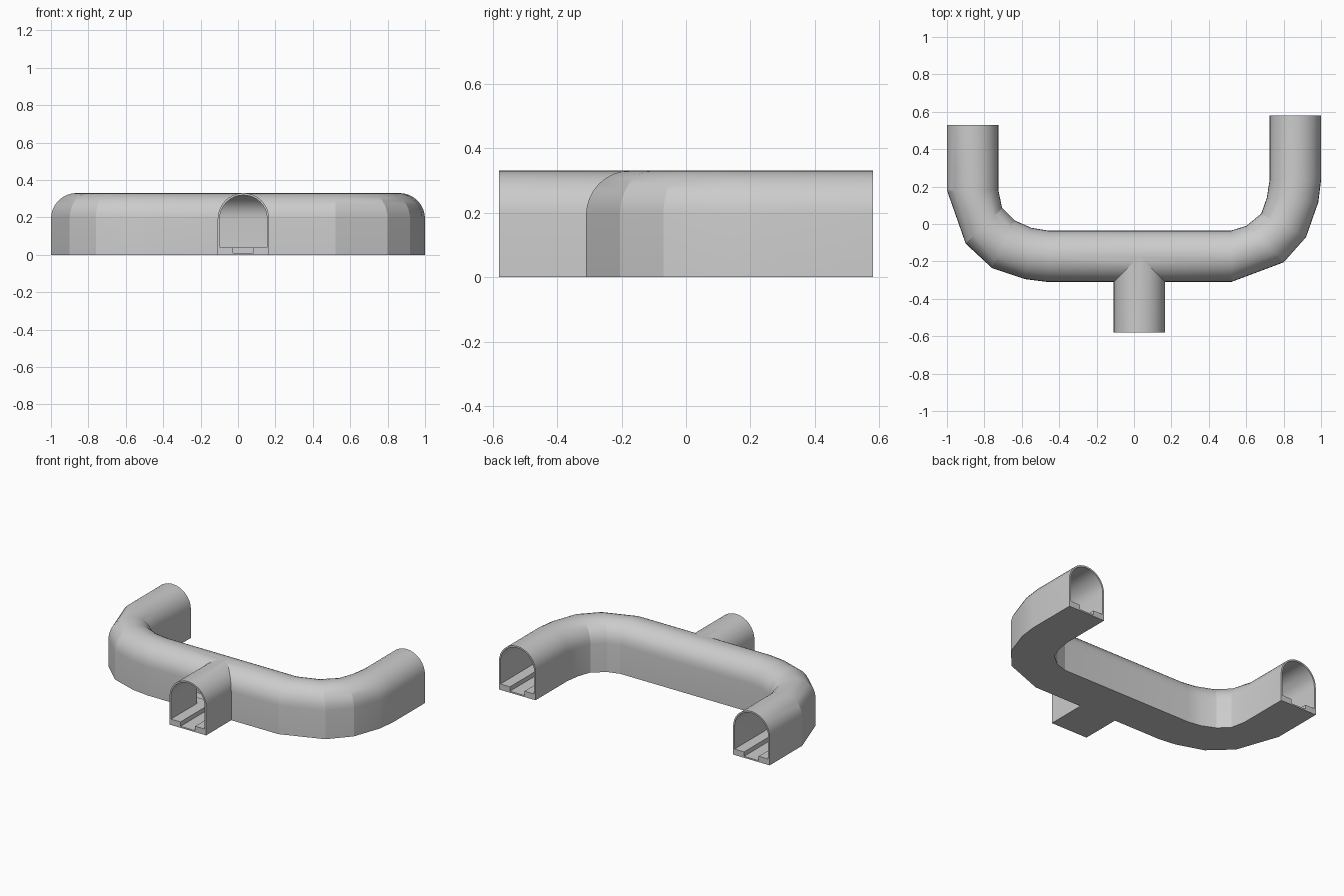
import bpy, bmesh, math

if "Cube" in bpy.data.objects:
    bpy.data.objects.remove(bpy.data.objects["Cube"])

HALF = 0.1375          # half width of the tunnel
SPRING = 0.1925        # height where the arch starts
WALL = 0.011
ARCH_STEPS = 16


def arch(radius):
    return [(radius * math.cos(math.pi * i / ARCH_STEPS),
             SPRING + radius * math.sin(math.pi * i / ARCH_STEPS))
            for i in range(ARCH_STEPS + 1)]


# Profiles as (offset from centre, height)
outer_profile = [(-HALF, 0), (HALF, 0)] + arch(HALF)
inner_profile = [(-HALF + WALL, 0.04), (-0.055, 0.04), (-0.055, 0.01),
                 (0.055, 0.01), (0.055, 0.04), (HALF - WALL, 0.04)] + arch(HALF - WALL)


def loft(name, profile, stations):
    """Sweep a profile through stations given as (outer side xy, inner side xy)."""
    bm = bmesh.new()
    rings = []
    for (ax, ay), (bx, by) in stations:
        ring = []
        for u, z in profile:
            t = 0.5 + u / (2 * HALF)
            ring.append(bm.verts.new((ax + (bx - ax) * t, ay + (by - ay) * t, z)))
        rings.append(ring)
    n = len(profile)
    for r, s in zip(rings, rings[1:]):
        for i in range(n):
            j = (i + 1) % n
            bm.faces.new((r[i], r[j], s[j], s[i]))
    bm.faces.new(rings[0])
    bm.faces.new(rings[-1])
    bmesh.ops.recalc_face_normals(bm, faces=bm.faces)
    mesh = bpy.data.meshes.new(name)
    bm.to_mesh(mesh)
    bm.free()
    obj = bpy.data.objects.new(name, mesh)
    bpy.context.collection.objects.link(obj)
    return obj


def combine(target, other, operation):
    mod = target.modifiers.new(operation.lower(), 'BOOLEAN')
    mod.operation = operation
    mod.solver = 'EXACT'
    mod.object = other
    bpy.context.view_layer.objects.active = target
    bpy.ops.object.modifier_apply(modifier=mod.name)
    bpy.data.objects.remove(other)


def main_path(extra):
    return [((-1, 0.53 + extra), (-0.725, 0.53 + extra)),
            ((-1, 0.18), (-0.725, 0.18)),
            ((-0.9, -0.105), (-0.705, 0.085)),
            ((-0.76, -0.235), (-0.64, 0.02)),
            ((-0.58, -0.295), (-0.55, -0.02)),
            ((-0.46, -0.31), (-0.46, -0.035)),
            ((0.52, -0.31), (0.52, -0.035)),
            ((0.8, -0.205), (0.6, -0.01)),
            ((0.92, -0.07), (0.68, 0.055)),
            ((0.985, 0.115), (0.71, 0.14)),
            ((1, 0.235), (0.725, 0.235)),
            ((1, 0.58 + extra), (0.725, 0.58 + extra))]


def branch_path(extra):
    x0, x1 = 0.029 - HALF, 0.029 + HALF
    return [((x0, y), (x1, y)) for y in (-0.58 - extra, -0.174)]


# Solid tunnel body: U-shaped run plus front branch
tunnel = loft("tunnel_junction", outer_profile, main_path(0))
combine(tunnel, loft("branch_outer", outer_profile, branch_path(0)), 'UNION')

# Hollow inside with side walkways and a centre channel
for name, path in (("main_hollow", main_path(0.1)), ("branch_hollow", branch_path(0.1))):
    combine(tunnel, loft(name, inner_profile, path), 'DIFFERENCE')

# Smooth arch, crisp bends and rims
bpy.ops.object.select_all(action='DESELECT')
tunnel.select_set(True)
bpy.context.view_layer.objects.active = tunnel
bpy.ops.object.shade_smooth_by_angle(angle=math.radians(15))
